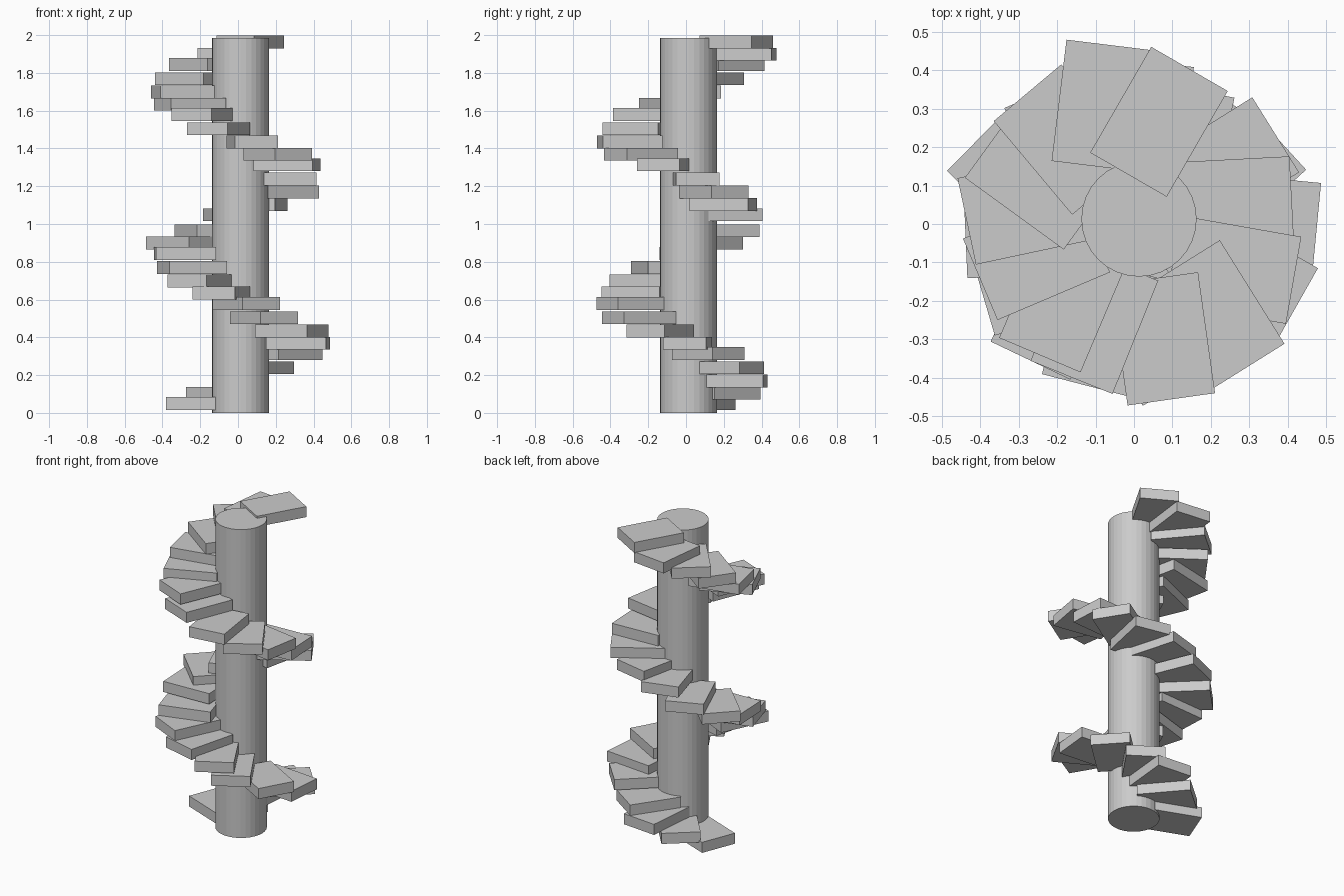
import bpy
from math import radians
from mathutils import Matrix, Vector

default_cube = bpy.data.objects.get("Cube")
if default_cube:
    bpy.data.objects.remove(default_cube, do_unlink=True)

# Single stone colour for the whole staircase
stone = bpy.data.materials.new("stone_grey")
stone.use_nodes = True
stone.diffuse_color = (0.6, 0.6, 0.6, 1)
stone.node_tree.nodes["Principled BSDF"].inputs["Base Color"].default_value = stone.diffuse_color

STEP_LENGTH, STEP_WIDTH, STEP_THICKNESS = 0.318, 0.23, 0.068
FLIGHT_RISE = 1.0
GROUP_RISE = 0.265
RISES = (0, 0.055, 0.12, 0.19)

# Slightly uneven steps of the upper flight: centre x, centre y, heading
STEPS = [
    (-.03, .22, 106), (.116, .197, 78), (.234, .148, 32),
    (.252, .053, 3), (.259, -.119, -10), (.21, -.238, -58),
    (.075, -.299, -82), (-.103, -.252, -112), (-.183, -.195, -113),
    (-.254, -.082, -157), (-.28, .04, -168), (-.244, .12, 144),
    (-.175, .22, 130), (-.081, .308, 83), (.065, .266, 60),
]


def finish(obj, name):
    obj.name = name
    obj.data.name = name
    obj.data.materials.append(stone)


def add_step(name, placement):
    bpy.ops.mesh.primitive_cube_add(size=1)
    step = bpy.context.object
    step.data.transform(Matrix.Diagonal((STEP_LENGTH, STEP_WIDTH, STEP_THICKNESS, 1)))
    step.matrix_world = placement
    finish(step, name)


# Central column
bpy.ops.mesh.primitive_cylinder_add(vertices=32, radius=0.15, depth=1.985,
                                    location=(0.013, 0.013, 1.985 / 2))
finish(bpy.context.object, "central_column")

# The lower flight is the upper flight turned about the column and dropped
pivot = Matrix.Translation((0.015, -0.006, 0))
turn = pivot @ Matrix.Rotation(radians(52.5), 4, "Z") @ pivot.inverted()
drop = Matrix.Translation((0, 0, -FLIGHT_RISE))

for index, (x, y, heading) in enumerate(STEPS):
    group, place = divmod(index, len(RISES))
    bottom = 0.015 + group * GROUP_RISE + RISES[place]
    centre = Vector((x, y, FLIGHT_RISE + bottom + STEP_THICKNESS / 2))
    upper = Matrix.Translation(centre) @ Matrix.Rotation(radians(heading), 4, "Z")
    add_step(f"upper_step_{index + 1}", upper)
    add_step(f"lower_step_{index + 1}", drop @ turn @ upper)
